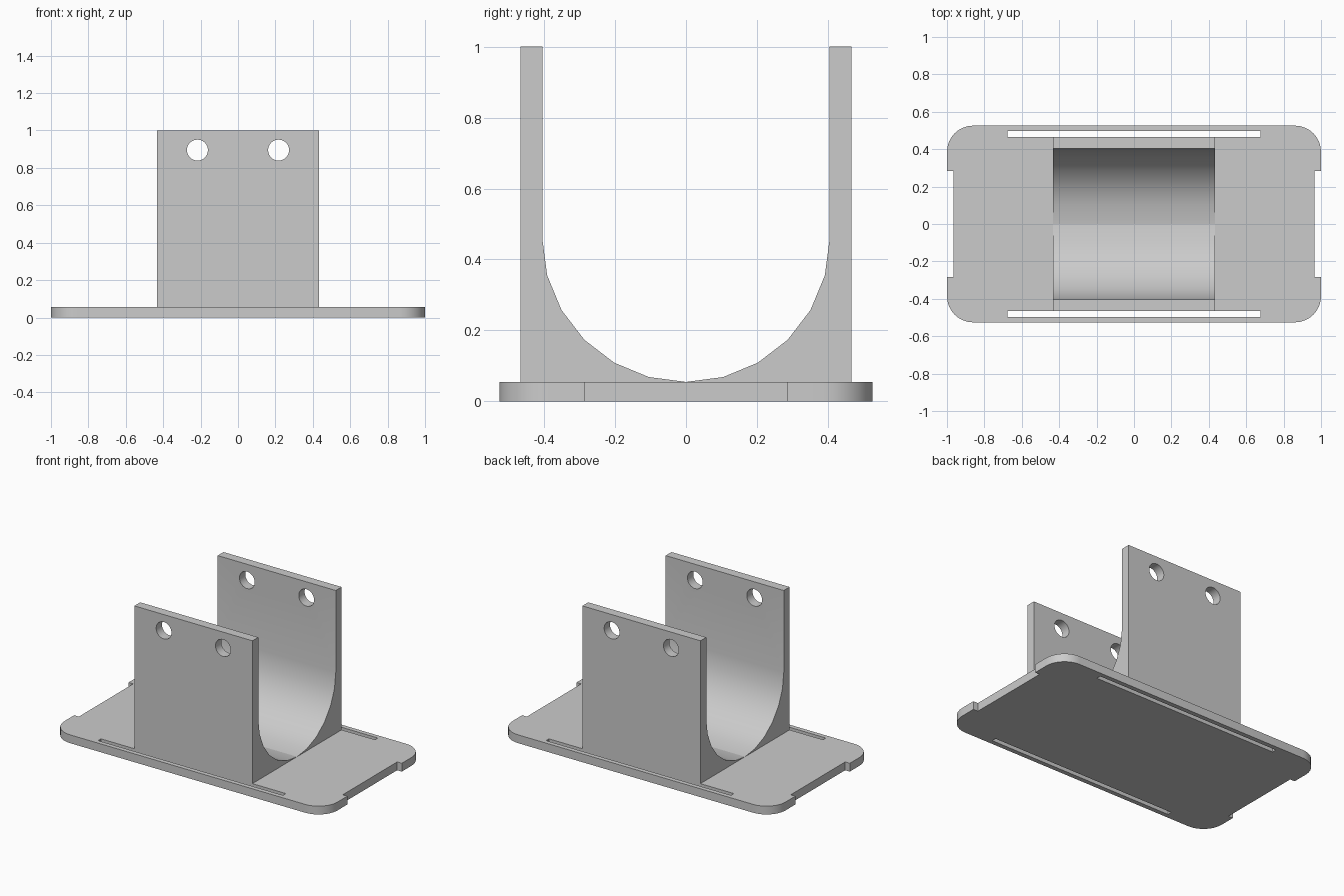
import bpy
import bmesh
from math import sin, cos, pi, radians
from mathutils import Vector

if "Cube" in bpy.data.objects:
    bpy.data.objects.remove(bpy.data.objects["Cube"], do_unlink=True)

# Main sizes
PLATE_X, PLATE_Y, PLATE_Z = 1.0, 0.526, 0.055
CORNER = 0.14
WALL_X, WALL_OUT, WALL_IN, TOP = 0.432, 0.466, 0.405, 1.0
SLOT_X, SLOT_OUT = 0.677, 0.496
NOTCH_X, NOTCH_Y = 0.966, 0.284
HOLE_X, HOLE_Z, HOLE_R = 0.217, 0.895, 0.056

grey = bpy.data.materials.new("light grey")
grey.use_nodes = True
COLOUR = (0.6, 0.6, 0.6, 1)
grey.diffuse_color = COLOUR
grey.node_tree.nodes["Principled BSDF"].inputs["Base Color"].default_value = COLOUR


def prism(name, outline, sweep):
    """Solid made by sweeping a closed outline along a vector."""
    bm = bmesh.new()
    face = bm.faces.new([bm.verts.new(p) for p in outline])
    swept = bmesh.ops.extrude_face_region(bm, geom=[face], use_keep_orig=True)
    moved = [v for v in swept["geom"] if isinstance(v, bmesh.types.BMVert)]
    bmesh.ops.translate(bm, verts=moved, vec=Vector(sweep))
    bmesh.ops.recalc_face_normals(bm, faces=bm.faces)
    mesh = bpy.data.meshes.new(name)
    bm.to_mesh(mesh)
    bm.free()
    mesh.materials.append(grey)
    obj = bpy.data.objects.new(name, mesh)
    bpy.context.collection.objects.link(obj)
    return obj


def box(name, x0, x1, y0, y1, z0, z1):
    return prism(name, [(x0, y0, z0), (x1, y0, z0), (x1, y1, z0), (x0, y1, z0)],
                 (0, 0, z1 - z0))


def activate(obj):
    bpy.ops.object.select_all(action="DESELECT")
    obj.select_set(True)
    bpy.context.view_layer.objects.active = obj


def cut(obj, cutters):
    activate(obj)
    for cutter in cutters:
        cutter.hide_render = True
        mod = obj.modifiers.new("cut", "BOOLEAN")
        mod.operation = "DIFFERENCE"
        mod.solver = "EXACT"
        mod.object = cutter
        bpy.ops.object.modifier_apply(modifier=mod.name)
        bpy.data.objects.remove(cutter, do_unlink=True)


def smooth(obj):
    activate(obj)
    bpy.ops.object.shade_smooth_by_angle(angle=radians(30))


# Base plate with rounded corners
outline = []
for quarter, (sx, sy) in enumerate([(1, 1), (-1, 1), (-1, -1), (1, -1)]):
    for step in range(9):
        a = (quarter + step / 8) * pi / 2
        outline.append((sx * (PLATE_X - CORNER) + CORNER * cos(a),
                        sy * (PLATE_Y - CORNER) + CORNER * sin(a), 0))
plate = prism("base_plate", outline, (0, 0, PLATE_Z))

# Strap slots along the long edges and notches in the short ends
cutters = []
for s in (-1, 1):
    y0, y1 = sorted((s * WALL_OUT, s * SLOT_OUT))
    cutters.append(box("slot_cutter", -SLOT_X, SLOT_X, y0, y1, -0.1, 0.2))
    x0, x1 = sorted((s * NOTCH_X, s * 1.1))
    cutters.append(box("notch_cutter", x0, x1, -NOTCH_Y, NOTCH_Y, -0.1, 0.2))
cut(plate, cutters)
smooth(plate)

# Cradle walls: upright outside, curving inward to the plate inside
for name, s in (("front_cradle_wall", -1), ("back_cradle_wall", 1)):
    profile = [(WALL_OUT, PLATE_Z), (WALL_OUT, TOP), (WALL_IN, TOP)]
    for step in range(7):
        a = step * pi / 12
        profile.append((WALL_IN * cos(a), PLATE_Z + WALL_IN * (1 - sin(a))))
    wall = prism(name, [(-WALL_X, s * y, z) for y, z in profile], (2 * WALL_X, 0, 0))

    # Pair of bolt holes near the top
    holes = []
    for hx in (-HOLE_X, HOLE_X):
        ring = [(hx + HOLE_R * cos(i * pi / 16), s * 0.3, HOLE_Z + HOLE_R * sin(i * pi / 16))
                for i in range(32)]
        holes.append(prism("hole_cutter", ring, (0, s * 0.3, 0)))
    cut(wall, holes)
    smooth(wall)
